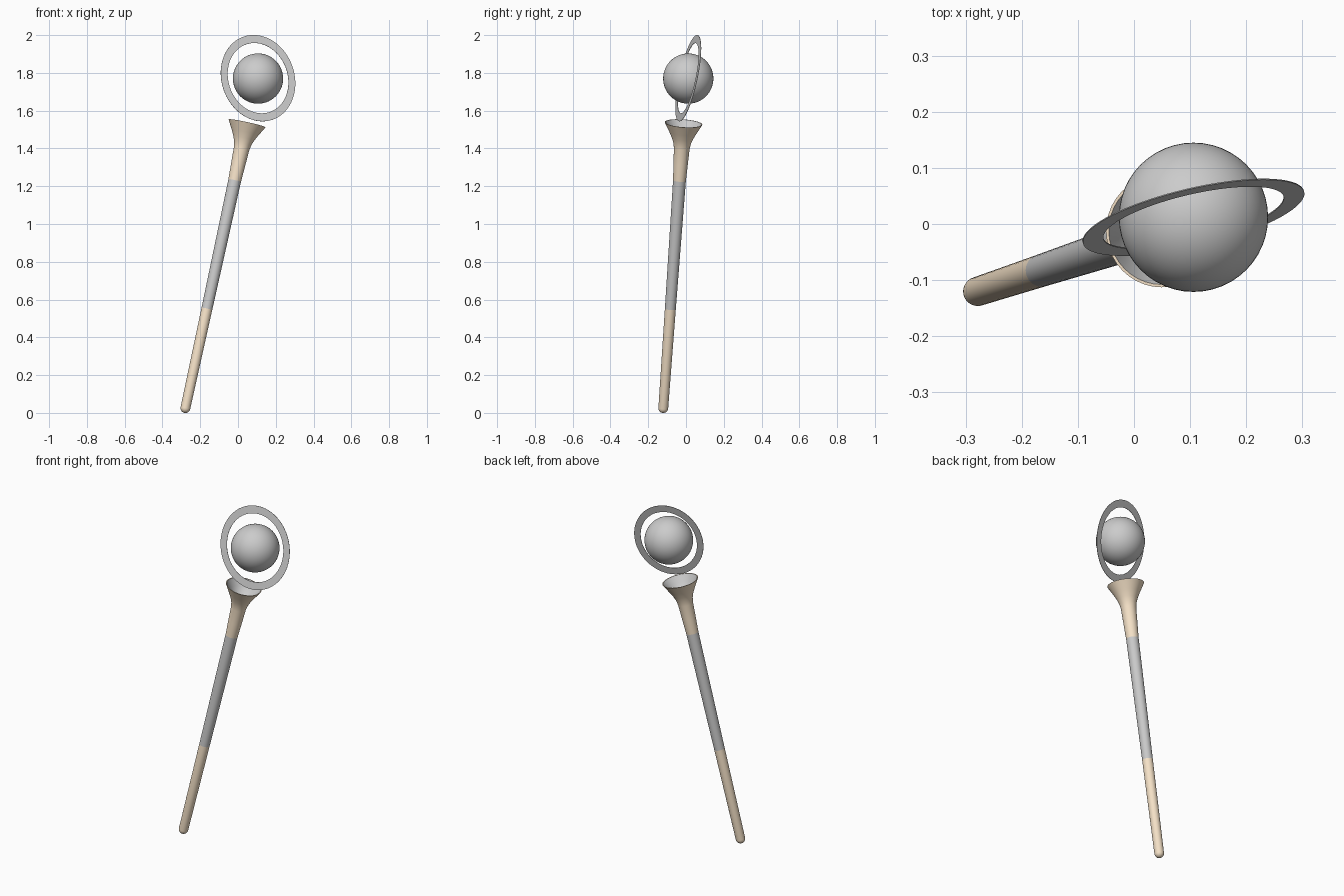
import bpy, bmesh, math
from mathutils import Vector, Matrix

if "Cube" in bpy.data.objects:
    bpy.data.objects.remove(bpy.data.objects["Cube"])

BASE = Vector((-0.284, -0.122, 0.0))
AXIS = Vector((0.332, 0.109, 1.533)).normalized()
STAFF = Matrix.Translation(BASE) @ AXIS.to_track_quat('Z', 'Y').to_matrix().to_4x4()
ORB = Vector((0.106, 0.012, 1.77))

wood = bpy.data.materials.new("wood")
wood.diffuse_color = (0.94, 0.78, 0.59, 1)
wood.use_nodes = True
wood.node_tree.nodes["Principled BSDF"].inputs["Base Color"].default_value = wood.diffuse_color


def finish(name, bm, mat=None, smooth=True):
    mesh = bpy.data.meshes.new(name)
    bm.to_mesh(mesh)
    bm.free()
    obj = bpy.data.objects.new(name, mesh)
    bpy.context.collection.objects.link(obj)
    if mat:
        mesh.materials.append(mat)
    if smooth:
        bpy.ops.object.select_all(action='DESELECT')
        obj.select_set(True)
        bpy.context.view_layer.objects.active = obj
        bpy.ops.object.shade_smooth_by_angle(angle=math.radians(35))
    return obj


def lathe(name, profile, mat=None, steps=40):
    """Spin (radius, distance along staff) points around the leaning staff axis."""
    bm = bmesh.new()
    verts = [bm.verts.new((r, 0, h)) for r, h in profile]
    edges = [bm.edges.new(pair) for pair in zip(verts, verts[1:])]
    bmesh.ops.spin(bm, geom=verts + edges, cent=(0, 0, 0), axis=(0, 0, 1),
                   angle=2 * math.pi, steps=steps)
    bmesh.ops.remove_doubles(bm, verts=bm.verts, dist=1e-5)
    bm.transform(STAFF)
    bmesh.ops.recalc_face_normals(bm, faces=bm.faces)
    return finish(name, bm, mat)


# lower wooden grip with a rounded end
R = 0.026
tip = [(R * math.sin(a), R - R * math.cos(a))
       for a in (math.radians(15 * i) for i in range(7))]
lathe("lower_grip", tip + [(0.029, 0.565)], wood)

# plain middle rod
lathe("middle_rod", [(0.029, 0.565), (0.034, 1.262)])

# flared wooden head, with a thin rim around the bowl
lathe("flared_head", [(0.034, 1.262), (0.038, 1.35), (0.0415, 1.435), (0.046, 1.462),
                      (0.056, 1.49), (0.072, 1.522), (0.100, 1.572), (0.095, 1.572)], wood)

# hollow bowl lining
bowl = lathe("bowl_lining", [(0.0, 1.487), (0.025, 1.492), (0.048, 1.507),
                             (0.070, 1.535), (0.095, 1.572)])
bowl.data.flip_normals()
# make sure the lining faces up and out of the head
if sum((p.normal.dot(AXIS) * p.area for p in bowl.data.polygons)) < 0:
    bowl.data.flip_normals()

# floating orb
bm = bmesh.new()
bmesh.ops.create_uvsphere(bm, u_segments=48, v_segments=28, radius=0.133,
                          matrix=Matrix.Translation(ORB))
finish("orb", bm)

# thin flat oval ring around the orb, built as a unit washer then stretched and tilted
side = Vector((0.196, 0.049, 0.0))
up = Vector((-0.024, 0.047, 0.2285))
normal = side.cross(up).normalized()
frame = Matrix((side, up, normal)).transposed().to_4x4()
bm = bmesh.new()
T = 0.001
section = [(0.815, -T), (1.0, -T), (1.0, T), (0.815, T)]
verts = [bm.verts.new((r, 0, h)) for r, h in section]
edges = [bm.edges.new((verts[i], verts[(i + 1) % 4])) for i in range(4)]
bmesh.ops.spin(bm, geom=verts + edges, cent=(0, 0, 0), axis=(0, 0, 1),
               angle=2 * math.pi, steps=72)
bmesh.ops.remove_doubles(bm, verts=bm.verts, dist=1e-5)
bm.transform(Matrix.Translation(ORB + Vector((0, 0, 0.002))) @ frame)
bmesh.ops.recalc_face_normals(bm, faces=bm.faces)
finish("orbit_ring", bm)
